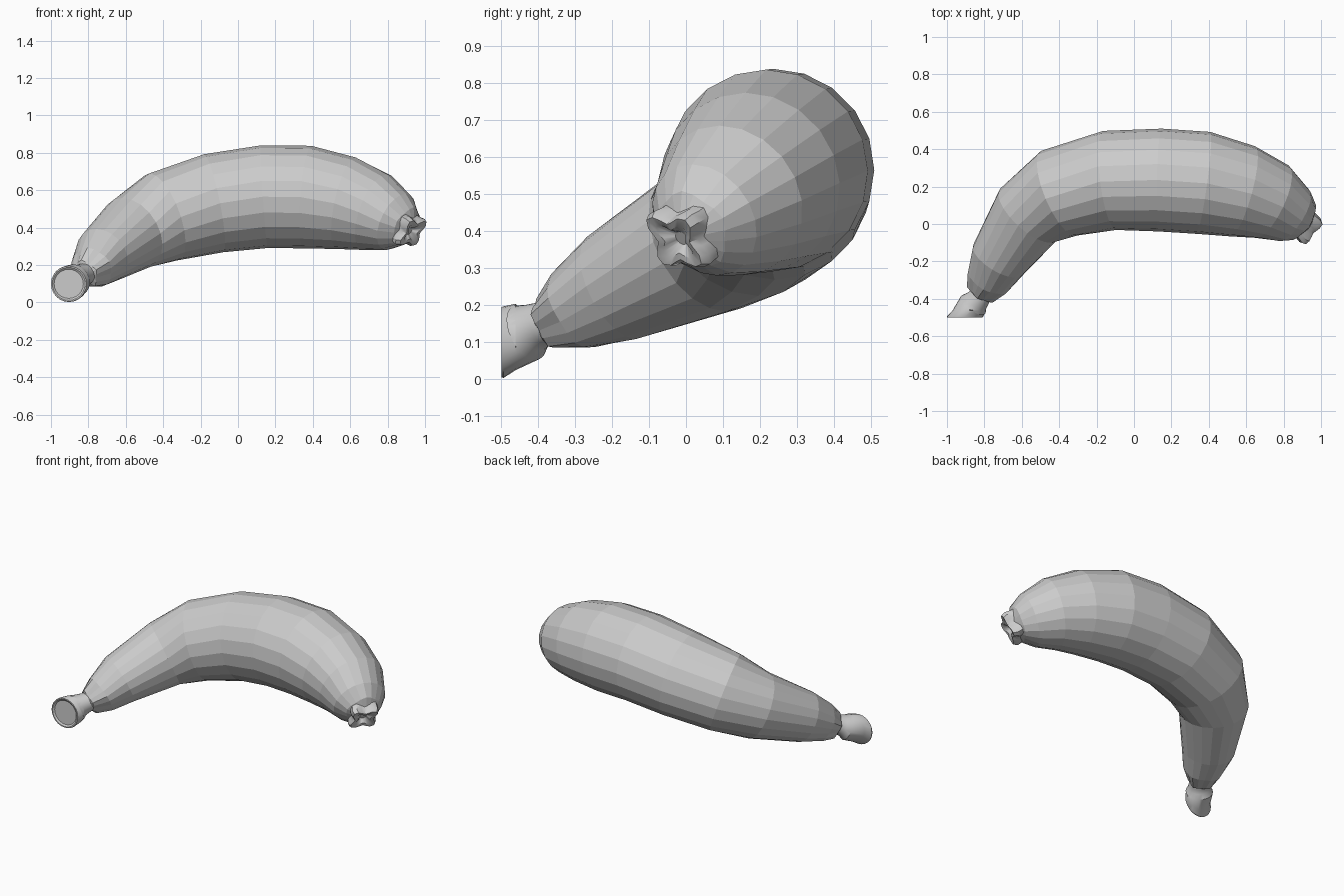
import bpy, bmesh, math
from mathutils import Vector


def loft(name, rows, sides, end_dir=None, lobes=4, phase=0.0):
    """Skin circular rings along a path; row = x, y, z, radius, lobe depth."""
    bm = bmesh.new()
    pts = [Vector(r[:3]) for r in rows]
    rings = []
    for i, (p, row) in enumerate(zip(pts, rows)):
        t = (pts[min(i + 1, len(pts) - 1)] - pts[max(i - 1, 0)]).normalized()
        if end_dir and i >= len(rows) - 5:
            t = Vector(end_dir).normalized()
        up = (Vector((0, 0, 1)) - t * t.z).normalized()
        side = t.cross(up)
        ring = []
        for k in range(sides):
            a = 2 * math.pi * k / sides
            r = row[3] * (1 + row[4] * math.cos(lobes * (a - phase)))
            ring.append(bm.verts.new(p + (up * math.cos(a) + side * math.sin(a)) * r))
        rings.append(ring)
    for a, b in zip(rings, rings[1:]):
        for k in range(sides):
            j = (k + 1) % sides
            bm.faces.new((a[k], a[j], b[j], b[k]))
    bm.faces.new(rings[0])
    bm.faces.new(rings[-1])
    bmesh.ops.recalc_face_normals(bm, faces=bm.faces)
    mesh = bpy.data.meshes.new(name)
    bm.to_mesh(mesh)
    bm.free()
    ob = bpy.data.objects.new(name, mesh)
    bpy.context.collection.objects.link(ob)
    return ob


# Faceted fruit body, from the stem end to the blossom end
loft("fruit_body", [
    (-0.83, -0.385, 0.145, 0.045, 0),
    (-0.82, -0.37, 0.15, 0.075, 0.12),
    (-0.78, -0.305, 0.185, 0.116, 0.04),
    (-0.725, -0.19, 0.25, 0.156, 0),
    (-0.565, 0.05, 0.37, 0.205, 0),
    (-0.40, 0.165, 0.457, 0.246, 0),
    (-0.13, 0.233, 0.53, 0.267, 0),
    (0.14, 0.235, 0.565, 0.275, 0),
    (0.37, 0.22, 0.563, 0.275, 0),
    (0.58, 0.175, 0.53, 0.25, 0),
    (0.735, 0.12, 0.483, 0.214, 0),
    (0.845, 0.05, 0.43, 0.163, 0),
    (0.90, 0.015, 0.402, 0.11, 0.06),
    (0.92, 0.0, 0.39, 0.06, 0),
], 20, lobes=5)

# Stem with flared rim and a shallow dished cut, facing the front
stem = loft("stem", [
    (-0.80, -0.35, 0.16, 0.055, 0),
    (-0.825, -0.39, 0.148, 0.060, 0),
    (-0.845, -0.415, 0.138, 0.067, 0),
    (-0.86, -0.432, 0.125, 0.080, 0),
    (-0.88, -0.462, 0.113, 0.090, 0),
    (-0.903, -0.494, 0.099, 0.097, 0),
    (-0.905, -0.50, 0.099, 0.095, 0),
    (-0.905, -0.50, 0.099, 0.088, 0),
    (-0.905, -0.492, 0.099, 0.078, 0),
], 24, end_dir=(0, -1, 0))

# Withered blossom tip: lobed, flaring, hollow in the middle
tip = loft("blossom_tip", [
    (0.865, 0.035, 0.415, 0.095, 0.1),
    (0.90, 0.005, 0.392, 0.088, 0.18),
    (0.92, -0.018, 0.378, 0.088, 0.24),
    (0.937, -0.033, 0.37, 0.076, 0.28),
    (0.935, -0.03, 0.371, 0.05, 0.3),
    (0.915, -0.012, 0.381, 0.02, 0),
], 24, end_dir=(0.66, -0.56, -0.5), phase=0.75)

for ob in (stem, tip):
    bpy.context.view_layer.objects.active = ob
    ob.select_set(True)
bpy.ops.object.shade_smooth_by_angle(angle=math.radians(35))
